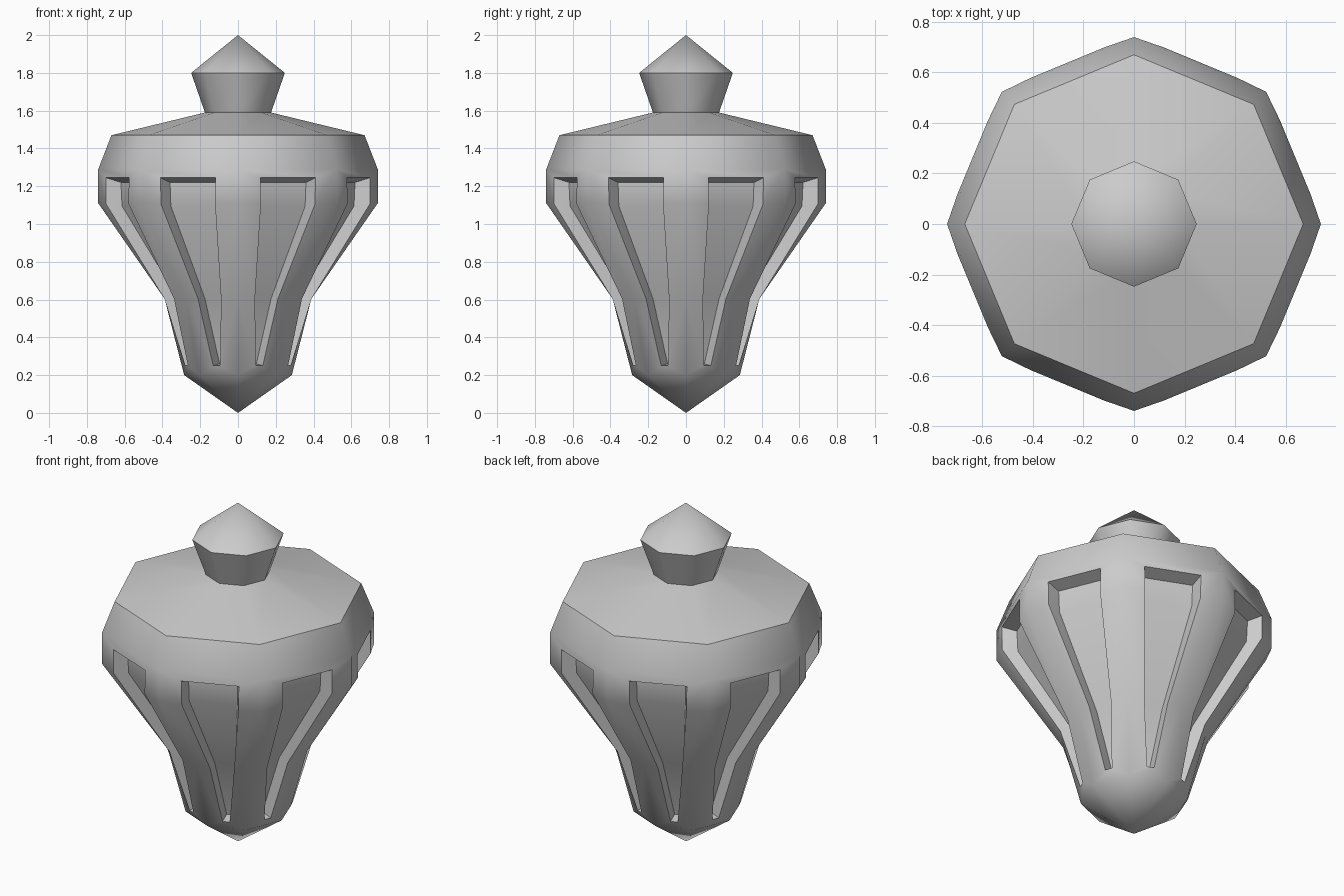
import bpy, bmesh, math

if "Cube" in bpy.data.objects:
    bpy.data.objects.remove(bpy.data.objects["Cube"])

SIDES = 8
STEP = math.tau / SIDES


def ring(bm, r, z):
    return [bm.verts.new((r * math.cos(i * STEP), r * math.sin(i * STEP), z)) for i in range(SIDES)]


def bridge(bm, a, b):
    for i in range(SIDES):
        j = (i + 1) % SIDES
        bm.faces.new((a[i], a[j], b[j], b[i]))


def fan(bm, loop, z):
    tip = bm.verts.new((0, 0, z))
    for i in range(SIDES):
        bm.faces.new((loop[i], loop[(i + 1) % SIDES], tip))


def finish(bm, name):
    bmesh.ops.recalc_face_normals(bm, faces=bm.faces)
    mesh = bpy.data.meshes.new(name)
    bm.to_mesh(mesh)
    bm.free()
    ob = bpy.data.objects.new(name, mesh)
    bpy.context.collection.objects.link(ob)
    bpy.ops.object.select_all(action='DESELECT')
    ob.select_set(True)
    bpy.context.view_layer.objects.active = ob
    bpy.ops.object.shade_smooth_by_angle(angle=math.radians(50))


# Body: octagonal rings, from shoulder down to the foot
bm = bmesh.new()
rows = [ring(bm, r, z) for r, z in ((0.74, 1.29), (0.74, 1.11), (0.39, 0.61), (0.285, 0.2))]
fan(bm, rows[-1], 0)
eave = ring(bm, 0.67, 1.47)
neck = ring(bm, 0.175, 1.59)
bridge(bm, rows[0], eave)
bridge(bm, eave, neck)

# Recessed panels: (distance out, half width, height) for the rim and the floor
RIM = ((0.691, 0.158, 1.245), (0.691, 0.155, 1.105), (0.394, 0.066, 0.605), (0.295, 0.02, 0.25))
FLOOR = ((0.615, 0.1345, 1.22), (0.61, 0.132, 1.095), (0.32, 0.057, 0.605), (0.225, 0.012, 0.26))


def panel_loop(table, angle):
    c, s = math.cos(angle), math.sin(angle)

    def side(sign):
        return [bm.verts.new((n * c - sign * t * s, n * s + sign * t * c, z)) for n, t, z in table]
    return side(-1), side(1)


for i in range(SIDES):
    j = (i + 1) % SIDES
    corner = ([r[i] for r in rows], [r[j] for r in rows])
    rim = panel_loop(RIM, (i + 0.5) * STEP)
    floor = panel_loop(FLOOR, (i + 0.5) * STEP)
    # rib surface around the panel, then the panel walls
    for outer, inner in ((corner, rim), (rim, floor)):
        for s in (0, 1):
            for k in range(3):
                bm.faces.new((outer[s][k], outer[s][k + 1], inner[s][k + 1], inner[s][k]))
        for k in (0, 3):
            bm.faces.new((outer[0][k], outer[1][k], inner[1][k], inner[0][k]))
    for k in range(3):
        bm.faces.new((floor[0][k], floor[0][k + 1], floor[1][k + 1], floor[1][k]))
finish(bm, "lantern_body")

# Finial on top
bm = bmesh.new()
base, lip = ring(bm, 0.175, 1.59), ring(bm, 0.248, 1.8)
bridge(bm, base, lip)
fan(bm, lip, 2.0)
finish(bm, "finial")
